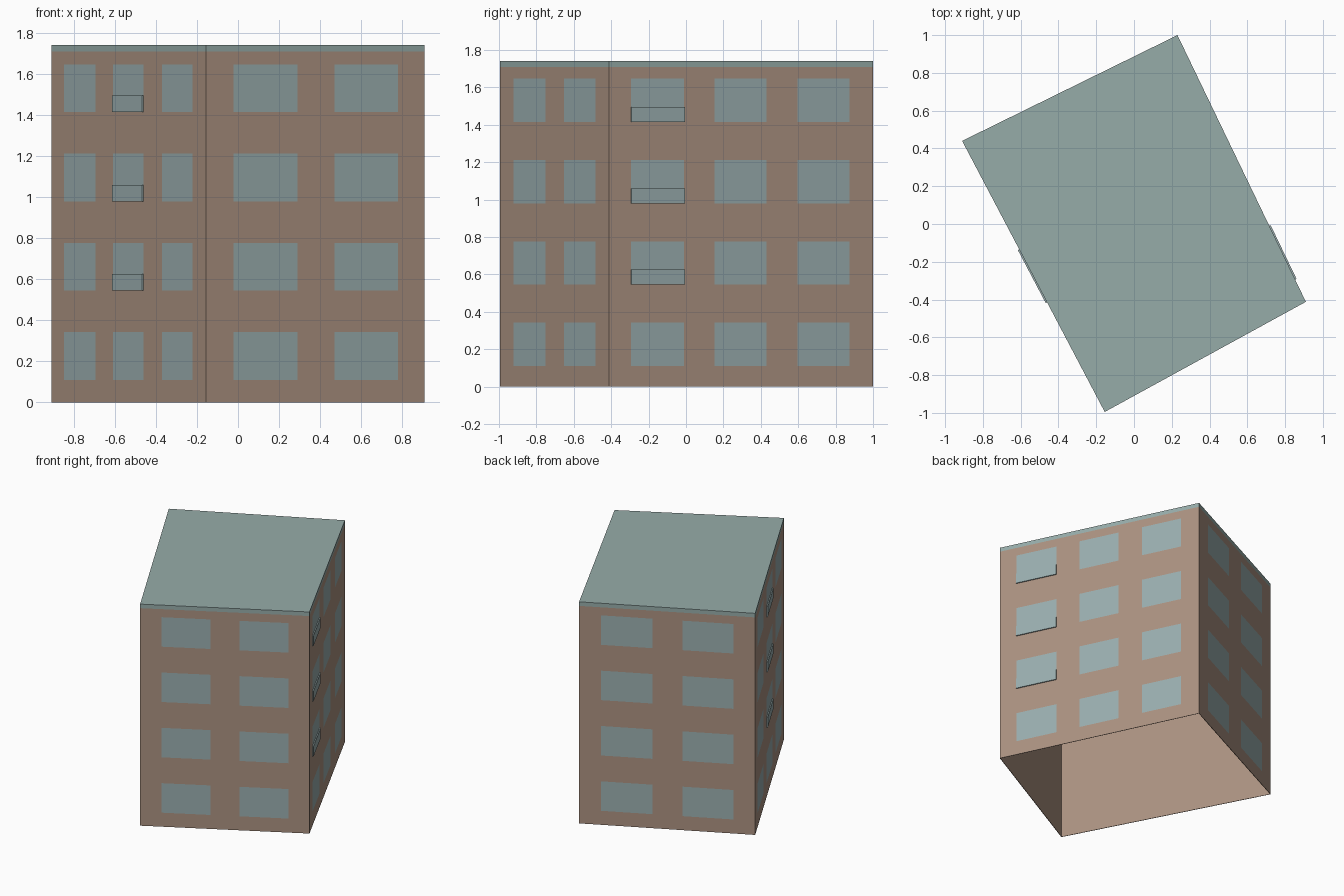
import bpy, bmesh
from mathutils import Vector

if "Cube" in bpy.data.objects:
    bpy.data.objects.remove(bpy.data.objects["Cube"], do_unlink=True)


def material(name, rgb):
    lin = [((c / 255 + 0.055) / 1.055) ** 2.4 for c in rgb] + [1]
    m = bpy.data.materials.new(name)
    m.use_nodes = True
    m.diffuse_color = lin
    bsdf = m.node_tree.nodes["Principled BSDF"]
    bsdf.inputs["Base Color"].default_value = lin
    bsdf.inputs["Roughness"].default_value = 0.9
    return m


glass = material("window_glass", (154, 174, 175))
brick = material("brown_wall", (171, 146, 129))
slate = material("grey_green_roof", (150, 172, 169))


def make_object(name, bm, mats):
    mesh = bpy.data.meshes.new(name)
    bm.to_mesh(mesh)
    bm.free()
    for m in mats:
        mesh.materials.append(m)
    ob = bpy.data.objects.new(name, mesh)
    bpy.context.collection.objects.link(ob)
    return ob


def prism(name, outline, z0, z1, mat):
    bm = bmesh.new()
    base = bm.faces.new([bm.verts.new((p.x, p.y, z0)) for p in outline])
    top = bmesh.ops.extrude_face_region(bm, geom=[base])["geom"]
    bmesh.ops.translate(bm, vec=(0, 0, z1 - z0),
                        verts=[g for g in top if isinstance(g, bmesh.types.BMVert)])
    bmesh.ops.recalc_face_normals(bm, faces=bm.faces)
    return make_object(name, bm, [mat])


# Footprint, counterclockwise: front-left, front-right, back-right, back-left
corners = [Vector(p) for p in ((-0.155, -0.995), (0.91, -0.412), (0.23, 1.0), (-0.91, 0.44))]
EAVES, TOP = 1.71, 1.742
two_bays = [0, 0.125, 0.417, 0.586, 0.877, 1]
three_bays = [0, 0.083, 0.285, 0.4, 0.596, 0.714, 0.91, 1]

# Heights of sills and lintels on four storeys
levels = [0]
for storey in range(4):
    sill = 0.11 + 0.435 * storey
    levels += [sill, sill + 0.232]
levels.append(EAVES)

# Walls: a grid per side, with the window cells in glass
bm = bmesh.new()
for i, a in enumerate(corners):
    b = corners[(i + 1) % 4]
    bays = three_bays if i % 2 else two_bays
    grid = [[bm.verts.new((*a.lerp(b, u), z)) for z in levels] for u in bays]
    for c in range(len(bays) - 1):
        for r in range(len(levels) - 1):
            f = bm.faces.new((grid[c][r], grid[c + 1][r], grid[c + 1][r + 1], grid[c][r + 1]))
            f.material_index = 0 if c % 2 and r % 2 else 1
bmesh.ops.remove_doubles(bm, verts=bm.verts, dist=0.0001)
walls = make_object("walls", bm, [glass, brick])

# Plain brown inner lining
shell = walls.modifiers.new("lining", "SOLIDIFY")
shell.thickness = 0.004
shell.offset = -1
shell.material_offset = 1
shell.material_offset_rim = 1

# Flat roof slab
prism("roof", corners, EAVES, TOP, slate)

# Balcony panels over the lower part of one window column on each long side
for side, u0, u1, label in ((1, 0.083, 0.285, "left"), (3, 0.4, 0.596, "right")):
    a, b = corners[side], corners[(side + 1) % 4]
    d = (b - a).normalized()
    out = Vector((d.y, -d.x)) * 0.008
    p, q = a.lerp(b, u0), a.lerp(b, u1)
    for storey in range(1, 4):
        z = levels[1 + 2 * storey]
        prism(f"{label}_balcony_{storey}", [p, p + out, q + out, q], z, z + 0.08, glass)
